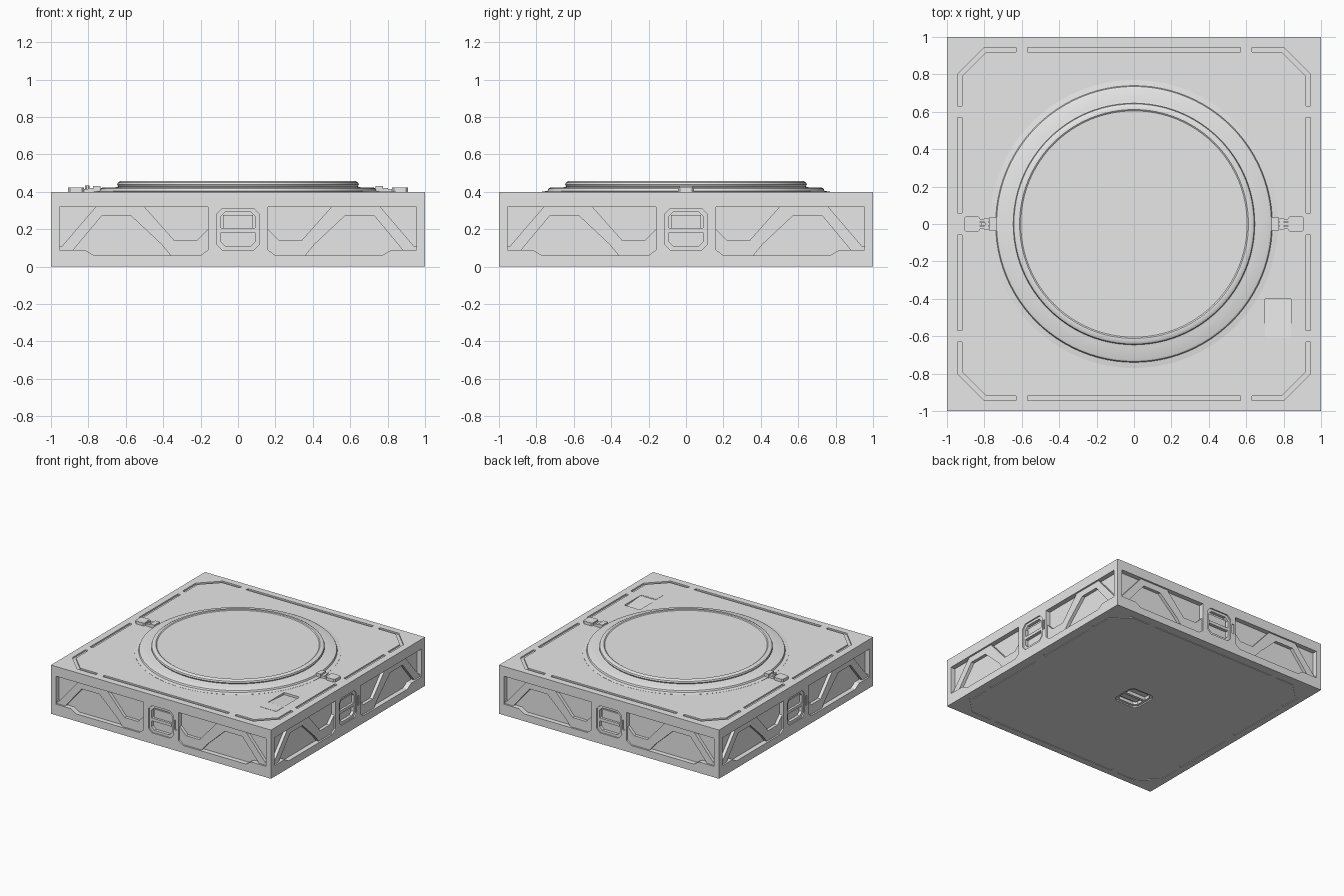
import bpy, bmesh, math
from mathutils import Matrix, Vector

if "Cube" in bpy.data.objects:
    bpy.data.objects.remove(bpy.data.objects["Cube"], do_unlink=True)

grey = bpy.data.materials.new("light_grey")
grey.use_nodes = True
grey.diffuse_color = (0.8, 0.8, 0.8, 1)
for node in grey.node_tree.nodes:
    if node.type == 'BSDF_PRINCIPLED':
        node.inputs["Base Color"].default_value = (0.8, 0.8, 0.8, 1)


def frame(u, v, origin):
    """Matrix for a face plane: u and v lie in the face, w points outward."""
    u, v = Vector(u), Vector(v)
    m = Matrix((u, v, u.cross(v))).transposed().to_4x4()
    m.translation = Vector(origin)
    return m


HEIGHT = 0.4
TOP = frame((1, 0, 0), (0, 1, 0), (0, 0, HEIGHT))
BOTTOM = frame((1, 0, 0), (0, -1, 0), (0, 0, 0))
ACROSS = frame((0, 1, 0), (0, 0, 1), (0, 0, 0))
FRONT = frame((1, 0, 0), (0, 0, 1), (0, -1, 0))
SIDES = [Matrix.Rotation(k * math.pi / 2, 4, 'Z') @ FRONT for k in range(4)]


def finish(name, bm):
    bmesh.ops.recalc_face_normals(bm, faces=bm.faces)
    mesh = bpy.data.meshes.new(name)
    bm.to_mesh(mesh)
    bm.free()
    mesh.materials.append(grey)
    obj = bpy.data.objects.new(name, mesh)
    bpy.context.scene.collection.objects.link(obj)
    return obj


def prisms(name, items):
    """One object from (frame, outline, low, high) prisms."""
    bm = bmesh.new()
    for m, outline, low, high in items:
        rings = [[bm.verts.new(m @ Vector((u, v, w))) for u, v in outline] for w in (low, high)]
        bm.faces.new(rings[0][::-1])
        bm.faces.new(rings[1])
        n = len(outline)
        for i in range(n):
            j = (i + 1) % n
            bm.faces.new((rings[0][i], rings[0][j], rings[1][j], rings[1][i]))
    return finish(name, bm)


def cut(target, items):
    cutter = prisms("cutter", items)
    cutter.hide_render = True
    mod = target.modifiers.new("cut", 'BOOLEAN')
    mod.operation = 'DIFFERENCE'
    mod.solver = 'EXACT'
    mod.object = cutter
    bpy.context.view_layer.update()
    graph = bpy.context.evaluated_depsgraph_get()
    result = bpy.data.meshes.new_from_object(target.evaluated_get(graph))
    target.modifiers.clear()
    target.data = result
    bpy.data.objects.remove(cutter, do_unlink=True)


def rect(u0, u1, v0, v1):
    return [(u0, v0), (u1, v0), (u1, v1), (u0, v1)]


def octagon(half, corner, cv=0):
    a, b = half, half - corner
    return [(u, v + cv) for u, v in
            ((-b, -a), (b, -a), (a, -b), (a, b), (b, a), (-b, a), (-a, b), (-a, -b))]


def flip(outline, su, sv=1):
    return [(u * su, v * sv) for u, v in outline]


# Main slab
body = prisms("platform_body", [(TOP, rect(-1, 1, -1, 1), -HEIGHT, 0)])

# Side bays, mirrored about the central pillar
bay = [(-0.955, 0.32), (-0.16, 0.32), (-0.16, 0.09), (-0.2, 0.06),
       (-0.77, 0.06), (-0.82, 0.09), (-0.955, 0.09)]
cut(body, [(m, flip(bay, s), -0.04, 0.05) for m in SIDES for s in (1, -1)])

# Hatch recesses in two steps, on the sides and underneath
hatches = [(m, 0.2) for m in SIDES] + [(BOTTOM, 0)]
cut(body, [(m, octagon(0.112, 0.03, c), -0.01, 0.05) for m, c in hatches])
cut(body, [(m, octagon(0.092, 0.025, c), -0.035, 0.05) for m, c in hatches])
cut(body, [(m, rect(0.125, 0.145, 0.17, 0.25), -0.008, 0.05) for m in SIDES])

# Edge grooves around the top and the underside
corner = [(0.63, 0.92), (0.79, 0.92), (0.92, 0.79), (0.92, 0.63),
          (0.945, 0.63), (0.945, 0.8), (0.8, 0.945), (0.63, 0.945)]
grooves = []
for m, depth in ((TOP, -0.012), (BOTTOM, -0.005)):
    for s in (1, -1):
        grooves.append((m, flip(rect(-0.57, 0.57, 0.92, 0.945), 1, s), depth, 0.05))
        for t in (1, -1):
            grooves.append((m, flip(corner, s, t), depth, 0.05))
            grooves.append((m, flip(rect(0.92, 0.945, 0.06, 0.57), s, t), depth, 0.05))
cut(body, grooves)

# Sloped service pocket in the top, with a thin cover beside it
ramp = [(-0.4, 0.382), (-0.4, 0.43), (-0.61, 0.43), (-0.61, 0.398)]
cut(body, [(ACROSS, ramp, 0.7, 0.84)])
prisms("pocket_cover", [(TOP, rect(0.7, 0.845, -0.71, -0.615), -0.005, 0.002)])

# Zigzag trusses inside the bays
truss = [(-0.955, 0.11), (-0.94, 0.11), (-0.76, 0.32), (-0.5, 0.32), (-0.34, 0.14),
         (-0.22, 0.14), (-0.16, 0.2), (-0.16, 0.09), (-0.2, 0.06), (-0.36, 0.06),
         (-0.41, 0.12), (-0.57, 0.27), (-0.73, 0.27), (-0.88, 0.09), (-0.955, 0.09)]
prisms("side_trusses", [(m, flip(truss, s), -0.045, -0.014) for m in SIDES for s in (1, -1)])

# Hatch handles and their stepped backing
bars = []
for m, c in hatches:
    bars.append((m, rect(-0.092, 0.092, c - 0.018, c + 0.006), -0.04, -0.008))
    bars.append((m, rect(-0.08, 0.08, c + 0.006, c + 0.075), -0.04, -0.026))
prisms("hatch_handles", bars)

# Round turntable, turned from a profile
profile = [(0, 0.39), (0.77, 0.39), (0.77, 0.401), (0.74, 0.405), (0.735, 0.418),
           (0.725, 0.423), (0.66, 0.423), (0.64, 0.428), (0.646, 0.438), (0.642, 0.45),
           (0.63, 0.457), (0.612, 0.457), (0.605, 0.452), (0, 0.452)]
bm = bmesh.new()
points = [bm.verts.new((r, 0, z)) for r, z in profile]
edges = [bm.edges.new(pair) for pair in zip(points, points[1:])]
bmesh.ops.spin(bm, geom=points + edges, cent=(0, 0, 0), axis=(0, 0, 1),
               angle=2 * math.pi, steps=96, use_duplicate=False)
bmesh.ops.remove_doubles(bm, verts=bm.verts, dist=0.0005)
turntable = finish("turntable", bm)
bpy.ops.object.select_all(action='DESELECT')
turntable.select_set(True)
bpy.context.view_layer.objects.active = turntable
bpy.ops.object.shade_smooth_by_angle(angle=math.radians(35))

# Clamps holding the turntable on both sides
for name, s in (("left_clamp", 1), ("right_clamp", -1)):
    parts = [(octagon(0.042, 0.01), 0.866, 0.024),
             (rect(-0.02, 0.02, -0.035, 0.035), 0.755, 0.03),
             (rect(-0.012, 0.012, -0.03, 0.03), 0.79, 0.02)]
    parts += [(rect(-0.04, 0.04, v - 0.007, v + 0.007), 0.8, 0.016) for v in (-0.02, 0, 0.02)]
    prisms(name, [(TOP, [((u + c) * s, v) for u, v in outline], -0.005, h)
                  for outline, c, h in parts])

# Small locking knob on the right clamp
prisms("clamp_knob", [(TOP, [(u - 0.805, v) for u, v in octagon(0.012, 0.006)], 0, 0.035)])
